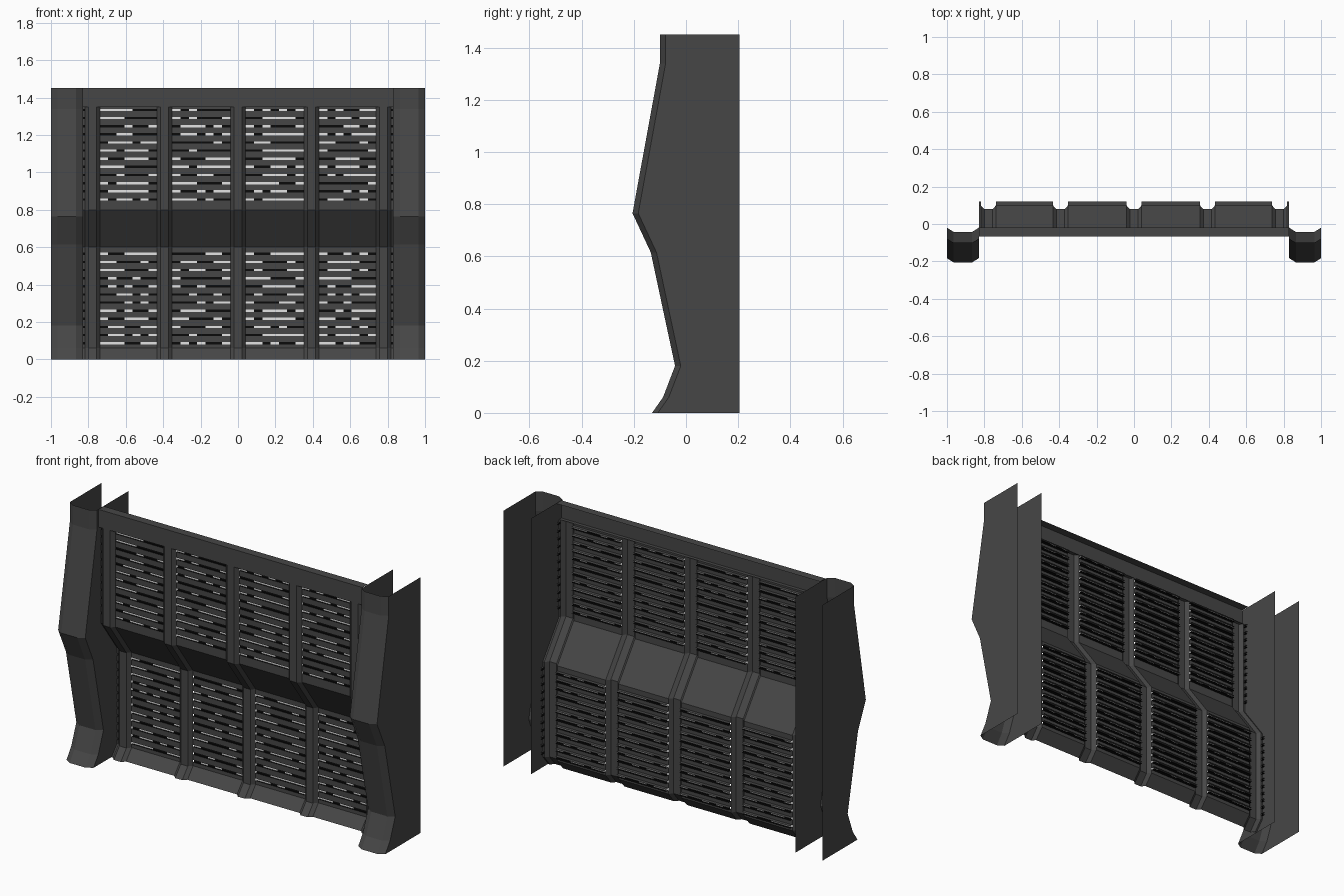
import bpy, random

if "Cube" in bpy.data.objects:
    bpy.data.objects.remove(bpy.data.objects["Cube"])

random.seed(4)

def material(name, v):
    m = bpy.data.materials.new(name)
    m.diffuse_color = (v, v, v, 1)
    m.use_nodes = True
    m.node_tree.nodes["Principled BSDF"].inputs["Base Color"].default_value = m.diffuse_color
    return m

MATS = [material("dark_grey_metal", 0.062),
        material("black_slot", 0.003),
        material("pale_grey_light", 0.78)]

def make(name, verts, faces, mats=None):
    me = bpy.data.meshes.new(name)
    me.from_pydata(verts, [], faces)
    for m in MATS:
        me.materials.append(m)
    if mats:
        for p, i in zip(me.polygons, mats):
            p.material_index = i
    ob = bpy.data.objects.new(name, me)
    bpy.context.collection.objects.link(ob)
    return ob

def loft(name, rows):
    """Open sheet through rows of equally many points, listed top to bottom."""
    n = len(rows[0])
    verts = [p for r in rows for p in r]
    faces = [((i + 1) * n + j, (i + 1) * n + j + 1, i * n + j + 1, i * n + j)
             for i in range(len(rows) - 1) for j in range(n - 1)]
    return make(name, verts, faces)

# Side pillars: chamfered front following a bent profile, open at top and back
PILLAR = [(-0.10, 1.45), (-0.10, 1.34), (-0.205, 0.765), (-0.135, 0.615),
          (-0.042, 0.18), (-0.088, 0.06), (-0.13, 0.0)]
rows = [[(-1, 0.205, z), (-1, y + 0.022, z), (-0.965, y, z),
         (-0.865, y, z), (-0.83, y + 0.022, z), (-0.83, 0.205, z)] for y, z in PILLAR]
pillar = loft("side_pillars", rows)
mod = pillar.modifiers.new("mirror", 'MIRROR')
mod.use_mirror_merge = False

# Wall proportions
UP, LOW, PROUD = -0.047, 0.10, 0.02
END, HALF, FLOOR = 0.828, 0.041, 0.022
RIBS = [-0.778, -0.393, 0.0, 0.393, 0.778]

# Top rail with a short flange to the back
loft("top_rail", [[(-END, y, z), (END, y, z)] for y, z in
                  [(-0.02, 1.45), (UP - PROUD, 1.45), (UP - PROUD, 1.35), (UP, 1.35)]])

# Vertical ribs: shallow folded channels over the whole wall
RIB = [(UP, 1.35), (UP, 0.8), (LOW, 0.6), (LOW, 0.06), (0.05, 0.0)]
for k, c in enumerate(RIBS):
    loft(f"rib_{k + 1}", [[(c - HALF, y, z), (c - FLOOR, y - PROUD, z),
                           (c + FLOOR, y - PROUD, z), (c + HALF, y, z)] for y, z in RIB])

# Louvred panel profile: (y, z, colour of the segment leading here, None = gap).
# Each slot has a fin above and below and a strip of lights set between them.
def louvres(y, z_top):
    pts = []
    for i in range(12):
        z = z_top - 0.0435 * i
        t, b = z + 0.006, z - 0.006
        pts += [(y, t, 0), (y + 0.02, t, 0), (y + 0.007, t, None),
                (y + 0.007, b, 2), (y + 0.02, b, None), (y, b, 1)]
    return pts

profile = ([(UP, 1.35, 0)] + louvres(UP, 1.334) + [(UP, 0.8, 0), (LOW, 0.6, 0)]
           + louvres(LOW, 0.565) + [(LOW, 0.06, 0), (0.05, 0.0, 0)])

# Bays between ribs; slot strips are split into cells that are lit or dark
edges = [-END] + [c + s * HALF for c in RIBS for s in (-1, 1)] + [END]
verts, faces, mats = [], [], []
for a, b in zip(edges[::2], edges[1::2]):
    wide = b - a > 0.1
    for (y0, z0, _), (y1, z1, kind) in zip(profile, profile[1:]):
        if kind is None:
            continue
        n = round((b - a) / 0.0435) if kind == 2 and wide else 1
        for j in range(n):
            xa, xb = a + (b - a) * j / n, a + (b - a) * (j + 1) / n
            k = len(verts)
            verts += [(xa, y1, z1), (xb, y1, z1), (xb, y0, z0), (xa, y0, z0)]
            faces.append((k, k + 1, k + 2, k + 3))
            lit = wide and random.random() < 0.55
            mats.append(kind if kind < 2 else (2 if lit else 1))
make("louvred_panels", verts, faces, mats)
